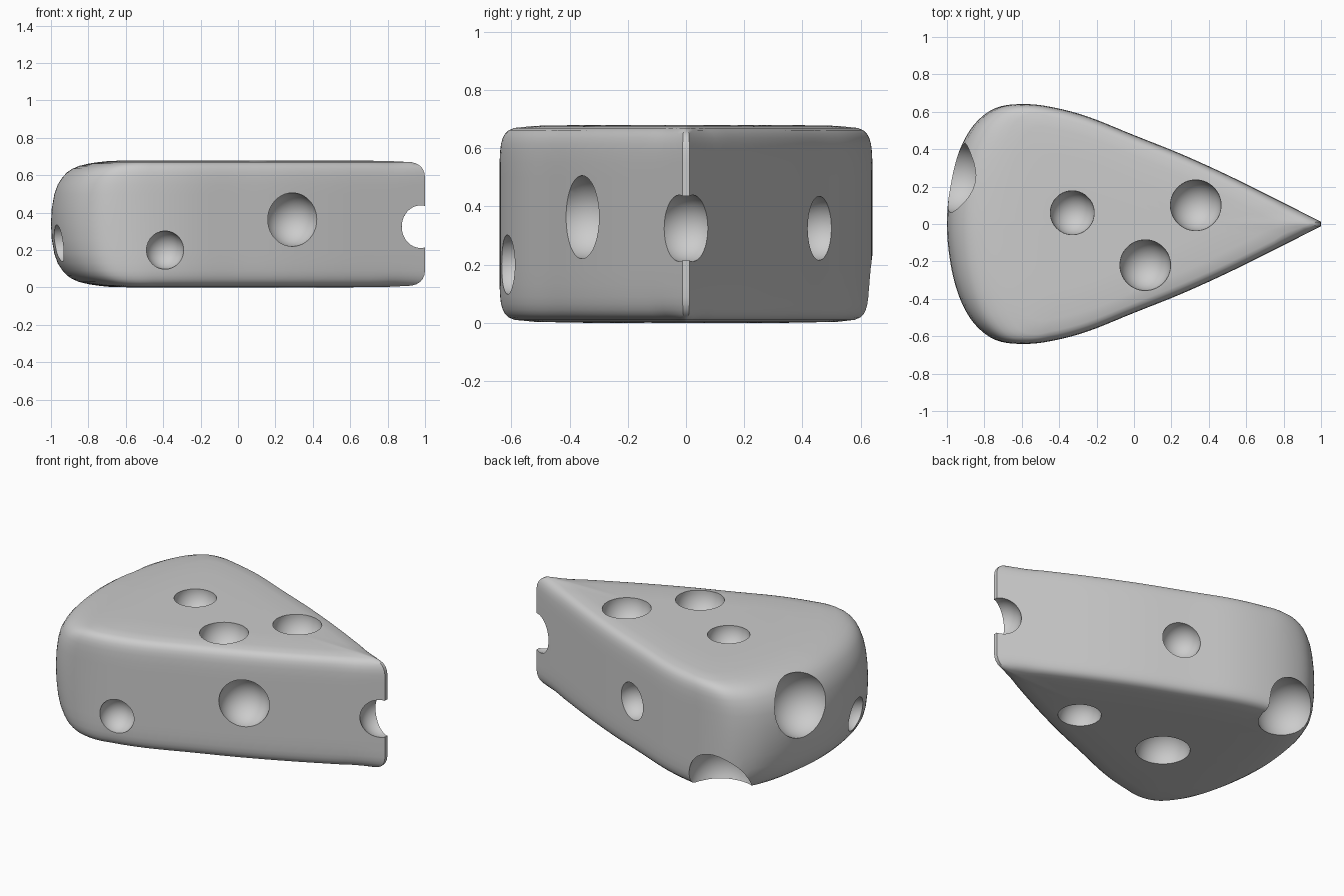
import bpy, bmesh
from mathutils import Vector

if "Cube" in bpy.data.objects:
    bpy.data.objects.remove(bpy.data.objects["Cube"])

# Half outline of the wedge seen from above, tip to back
HALF = [(1, .012), (.75, .138), (.5, .262), (.25, .375), (0, .475), (-.25, .575),
        (-.45, .627), (-.61, .641), (-.74, .62), (-.84, .548), (-.91, .445),
        (-.96, .31), (-.99, .15), (-1, 0)]

# Edge rounding: height from mid plane, inset at back, sides and tip
ROUND = [(0, 0, 0, 0), (.08, .004, 0, 0), (.16, .018, 0, 0), (.21, .036, 0, 0),
         (.25, .062, .002, 0), (.275, .085, .005, .004), (.295, .115, .011, .013),
         (.31, .15, .019, .026), (.322, .20, .032, .045), (.33, .25, .052, .07)]
MID = .34


def smooth(points, steps=5):
    """Catmull-Rom resampling of an open profile."""
    p = [Vector(q) for q in points]
    p = [2 * p[0] - p[1]] + p + [Vector((p[-1].x, -p[-2].y)) + Vector((.01, 0))]
    out = []
    for i in range(1, len(p) - 2):
        a, b, c, d = p[i - 1:i + 3]
        for k in range(steps):
            t = k / steps
            out.append(.5 * (2 * b + (c - a) * t + (2 * a - 5 * b + 4 * c - d) * t * t
                             + (3 * b - a - 3 * c + d) * t ** 3))
    return out + [p[-2]]


def clamp(v):
    return max(0, min(1, v))


half = smooth(HALF)
outline = half + [Vector((q.x, -q.y)) for q in reversed(half[:-1])]


def ring(bm, z, back, side, tip, scale=1):
    verts = []
    for q in outline:
        x = q.x + back * clamp((-.45 - q.x) / .55) - tip * clamp((q.x - .75) / .25)
        y = q.y - side * max(-1, min(1, q.y / .1))
        verts.append(bm.verts.new(((x + .2) * scale - .2, y * scale, z)))
    return verts


# Wedge body: stacked rings with softly domed top and bottom
bm = bmesh.new()
levels = [(-h, b, s, t, 1) for h, b, s, t in reversed(ROUND[1:])]
levels += [(h, b, s, t, 1) for h, b, s, t in ROUND]
cap = ROUND[-1][1:]
levels = [(-.34, *cap, .6), (-.337, *cap, .88)] + levels + [(.337, *cap, .88), (.34, *cap, .6)]
rings = [ring(bm, MID + h, b, s, t, sc) for h, b, s, t, sc in levels]
n = len(outline)
for lo, hi in zip(rings, rings[1:]):
    for i in range(n):
        j = (i + 1) % n
        bm.faces.new((lo[i], lo[j], hi[j], hi[i]))
bm.faces.new(rings[0])
bm.faces.new(rings[-1])
bmesh.ops.recalc_face_normals(bm, faces=bm.faces)
mesh = bpy.data.meshes.new("cheese_wedge")
bm.to_mesh(mesh)
bm.free()
wedge = bpy.data.objects.new("cheese_wedge", mesh)
bpy.context.collection.objects.link(wedge)

# Round holes: x, y, z, radius
HOLES = [(-.33, .06, .67, .118), (.33, .10, .67, .136), (.06, -.22, .67, .136),   # top
         (.29, -.355, .363, .143), (-.39, -.61, .20, .102),                      # front side
         (.04, .455, .325, .11), (-.63, .57, .08, .18),                          # rear side
         (-.96, .25, .49, .19), (-.965, -.27, .235, .10),                        # rind
         (.30, -.11, .01, .12), (-.30, -.11, .01, .152),                         # bottom
         (.965, 0, .325, .117)]                                                  # tip
for i, (x, y, z, r) in enumerate(HOLES):
    bpy.ops.mesh.primitive_uv_sphere_add(segments=48, ring_count=24, radius=r,
                                         location=(x, y, z), rotation=(.31, .17, .23))
    cutter = bpy.context.object
    cutter.name = f"hole_cutter_{i + 1}"
    cutter.hide_render = True
    cut = wedge.modifiers.new(f"hole_{i + 1}", 'BOOLEAN')
    cut.operation, cut.solver, cut.object = 'DIFFERENCE', 'EXACT', cutter

# Bake the holes, remove the cutters and smooth
bpy.context.view_layer.update()
evaluated = wedge.evaluated_get(bpy.context.evaluated_depsgraph_get())
carved = bpy.data.meshes.new_from_object(evaluated)
wedge.modifiers.clear()
wedge.data = carved
for ob in list(bpy.data.objects):
    if ob.name.startswith("hole_cutter"):
        bpy.data.objects.remove(ob, do_unlink=True)
bpy.ops.object.select_all(action='DESELECT')
wedge.select_set(True)
bpy.context.view_layer.objects.active = wedge
bpy.ops.object.shade_smooth_by_angle(angle=.6)
